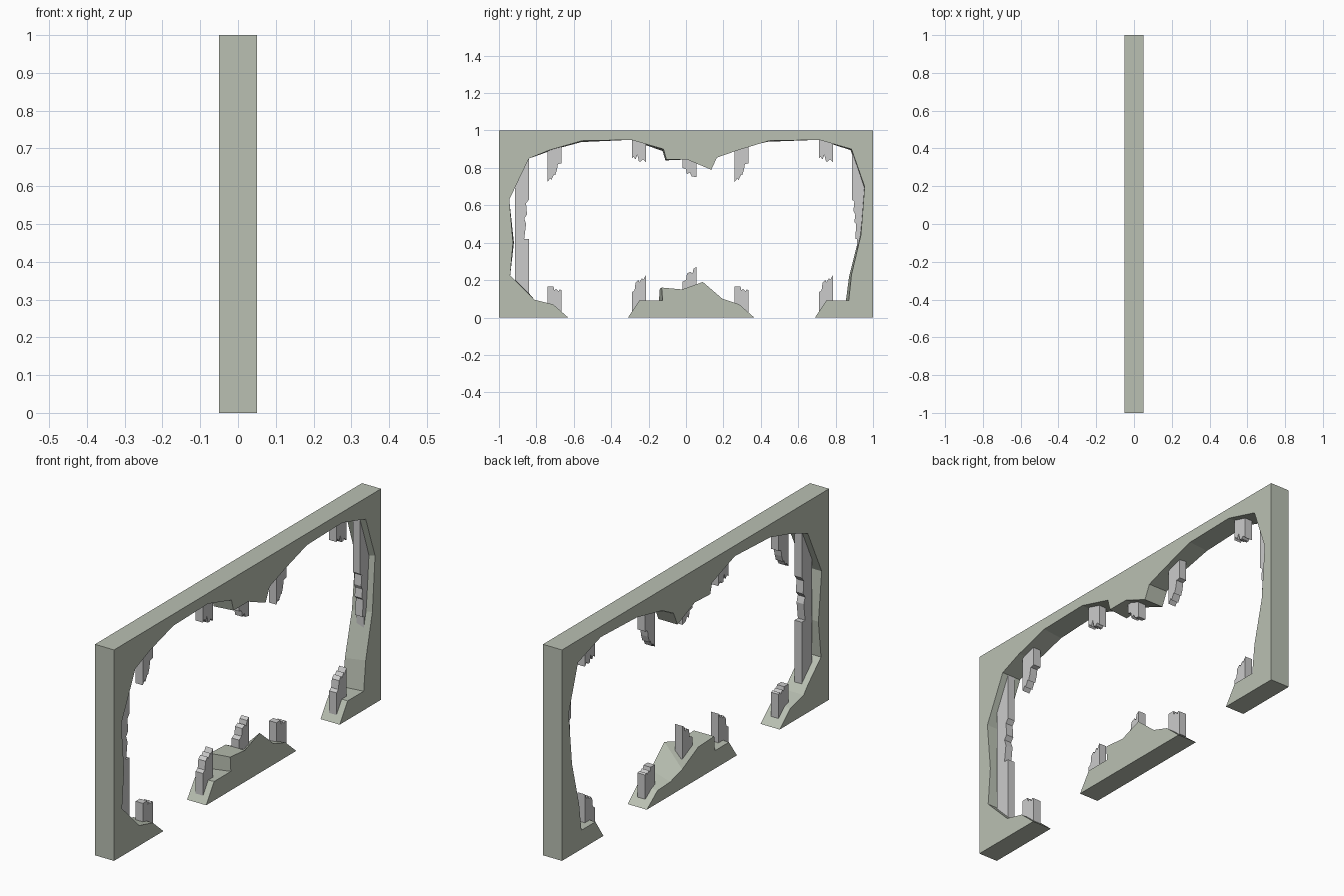
import bpy, bmesh

stone = bpy.data.materials.new("green_stone")
stone.diffuse_color = (0.49, 0.53, 0.45, 1)


def slab(name, front, back=None, half=0.05, mat=None):
    """Loft between a (y, z) outline at +x and one at -x."""
    back = back or front
    bm = bmesh.new()
    f = [bm.verts.new((half, y, z)) for y, z in front]
    b = [bm.verts.new((-half, y, z)) for y, z in back]
    n = len(f)
    caps = [bm.faces.new(f), bm.faces.new(b[::-1])]
    for i in range(n):
        j = (i + 1) % n
        bm.faces.new((f[i], b[i], b[j], f[j]))
    bm.normal_update()
    bmesh.ops.triangulate(bm, faces=caps, ngon_method='EAR_CLIP')
    bmesh.ops.recalc_face_normals(bm, faces=bm.faces[:])
    mesh = bpy.data.meshes.new(name)
    bm.to_mesh(mesh)
    bm.free()
    ob = bpy.data.objects.new(name, mesh)
    bpy.context.collection.objects.link(ob)
    if mat:
        mesh.materials.append(mat)
    return ob


# Broken wall around the opening
wall = [(-1, 0), (-1, 1), (1, 1), (1, 0), (.69, 0), (.75, .09), (.87, .09),
        (.885, .23), (.935, .44), (.955, .70), (.885, .90), (.71, .95),
        (.445, .945), (.28, .895), (.165, .855), (.135, .79), (.005, .845),
        (-.105, .845), (-.12, .90), (-.295, .95), (-.555, .945), (-.73, .895),
        (-.84, .85), (-.945, .63), (-.925, .40), (-.94, .225), (-.835, .12),
        (-.81, .095), (-.71, .07), (-.63, 0)]
wall_back = list(wall)
for i, p in {6: (.855, .09), 7: (.872, .22), 8: (.925, .43), 9: (.95, .68),
             10: (.88, .895), 12: (.44, .94), 13: (.25, .90), 17: (-.11, .84),
             18: (-.125, .89), 20: (-.56, .938), 21: (-.70, .90),
             24: (-.92, .40), 26: (-.84, .13)}.items():
    wall_back[i] = p
slab("broken_wall", wall, wall_back, mat=stone)

# Loose rubble section at the foot of the opening
sill = [(-.31, 0), (-.25, .09), (-.125, .09), (-.13, .16), (-.02, .15),
        (.09, .19), (.195, .10), (.285, .07), (.365, 0)]
sill_back = [(-.31, 0), (-.25, .085), (-.145, .085), (-.14, .155), (-.02, .15),
             (.10, .09), (.19, .065), (.285, .06), (.365, 0)]
slab("broken_sill", sill, sill_back, mat=stone)

# Snapped wooden-post stubs: ragged edge profile from left to right, then a flat base
W = .075
low_blunt = [(0, .165), (.032, .165), (.036, .145), (.045, .155), (.058, .14), (.065, .15), (W, .145)]
low_split = [(0, .135), (.015, .145), (.02, .185), (.035, .2), (.04, .19), (.055, .21), (.06, .2), (W, .225)]
low_mid = [(0, .19), (.02, .2), (.025, .235), (.045, .245), (.055, .235), (.06, .26), (W, .27)]
top_long = [(0, .725), (.015, .745), (.02, .735), (.035, .765), (.04, .76), (.05, .79), (.055, .82), (W, .825)]
top_blunt = [(0, .85), (.01, .86), (.02, .845), (.03, .87), (.038, .835), (.05, .835), (.06, .845), (W, .83)]
top_mid = [(0, .80), (.02, .795), (.025, .765), (.04, .775), (.05, .755), (W, .75)]


def stubs(name, edge, base, starts):
    for k, y0 in enumerate(starts):
        pts = [(y0 + y, z) for y, z in edge] + [(y0 + W, base), (y0, base)]
        slab(f"{name}_{k + 1}", pts, half=.019)


stubs("lower_blunt_stub", low_blunt, .03, (-.74, .26))
stubs("lower_split_stub", low_split, .03, (-.29, .71))
stubs("lower_middle_stub", low_mid, .08, (-.02,))
stubs("upper_long_stub", top_long, .96, (-.74, .26))
stubs("upper_blunt_stub", top_blunt, .97, (-.29, .71))
stubs("upper_middle_stub", top_mid, .95, (-.02,))

# Chipped side posts
left = [(-.915, .1), (-.84, .1), (-.84, .42), (-.865, .42), (-.855, .5), (-.865, .53),
        (-.85, .55), (-.855, .61), (-.84, .63), (-.84, .87), (-.915, .87)]
right = [(.965, .2), (.915, .2), (.915, .42), (.905, .42), (.91, .5), (.90, .51),
         (.905, .55), (.895, .57), (.90, .62), (.887, .63), (.887, .92), (.965, .92)]
slab("left_post", left, half=.019)
slab("right_post", right, half=.019)
